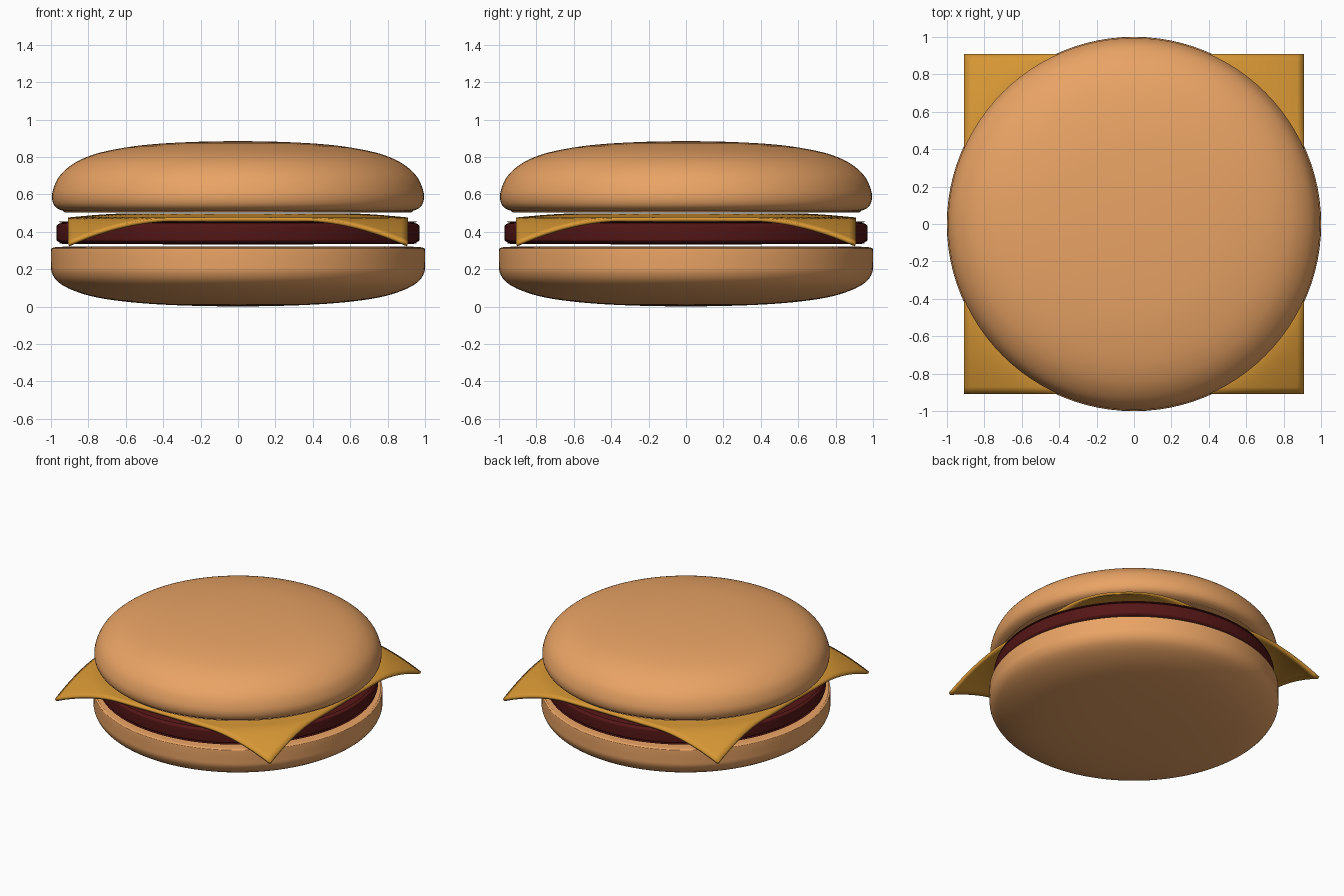
import bpy, bmesh, math
from mathutils import Vector

if "Cube" in bpy.data.objects:
    bpy.data.objects.remove(bpy.data.objects["Cube"])


def material(name, color):
    m = bpy.data.materials.new(name)
    m.diffuse_color = (*color, 1)
    m.use_nodes = True
    m.node_tree.nodes["Principled BSDF"].inputs["Base Color"].default_value = m.diffuse_color
    return m


def finish(name, bm, mat, angle):
    bmesh.ops.recalc_face_normals(bm, faces=bm.faces)
    me = bpy.data.meshes.new(name)
    bm.to_mesh(me)
    bm.free()
    me.materials.append(mat)
    ob = bpy.data.objects.new(name, me)
    bpy.context.collection.objects.link(ob)
    bpy.ops.object.select_all(action='DESELECT')
    bpy.context.view_layer.objects.active = ob
    ob.select_set(True)
    bpy.ops.object.shade_smooth_by_angle(angle=math.radians(angle))
    return ob


def smooth_curve(pts, steps=4):
    """Catmull-Rom curve through the profile points."""
    p = [pts[0]] + pts + [pts[-1]]
    out = []
    for i in range(1, len(p) - 2):
        a, b, c, d = (Vector(q) for q in p[i - 1:i + 3])
        for s in range(steps):
            t = s / steps
            out.append(0.5 * (2 * b + (c - a) * t + (2 * a - 5 * b + 4 * c - d) * t * t
                              + (3 * b - a - 3 * c + d) * t ** 3))
    return out + [Vector(pts[-1])]


def lathe(name, pts, mat, segments=96):
    bm = bmesh.new()
    vs = [bm.verts.new((max(r, 0), 0, z)) for r, z in smooth_curve(pts)]
    edges = [bm.edges.new(e) for e in zip(vs, vs[1:])]
    bmesh.ops.spin(bm, geom=vs + edges, axis=(0, 0, 1), cent=(0, 0, 0),
                   steps=segments, angle=math.tau)
    bmesh.ops.remove_doubles(bm, verts=bm.verts, dist=0.0005)
    return finish(name, bm, mat, 50)


bread = material("bread", (0.82, 0.37, 0.13))
meat = material("meat", (0.09, 0.008, 0.008))
cheddar = material("cheddar", (0.68, 0.31, 0.035))

# Buns and patty, as turned (radius, z) profiles
lathe("bottom_bun", [(0, 0), (0.3, 0.006), (0.55, 0.021), (0.75, 0.048), (0.88, 0.086),
                     (0.96, 0.13), (0.995, 0.18), (1, 0.23), (1, 0.30), (0.995, 0.312),
                     (0.97, 0.318), (0.9, 0.32), (0, 0.32)], bread)
lathe("patty", [(0, 0.333), (0.88, 0.334), (0.94, 0.338), (0.965, 0.35), (0.97, 0.365),
                (0.97, 0.425), (0.965, 0.438), (0.94, 0.448), (0.88, 0.456), (0, 0.458)], meat)
lathe("top_bun", [(0, 0.503), (0.85, 0.503), (0.93, 0.511), (0.975, 0.532), (0.993, 0.57),
                  (0.99, 0.62), (0.96, 0.69), (0.9, 0.75), (0.82, 0.795), (0.7, 0.832),
                  (0.5, 0.864), (0.25, 0.88), (0, 0.885)], bread)

# Cheese slice: square sheet whose corners droop past the patty
bm = bmesh.new()
bmesh.ops.create_grid(bm, x_segments=48, y_segments=48, size=0.91)
for v in bm.verts:
    r = math.hypot(v.co.x, v.co.y)
    rim = min(max((r - 0.6) / 0.31, 0), 1)
    corner = max((r - 0.98) / 0.307, 0)
    v.co.z = 0.498 - 0.022 * rim ** 1.5 - 0.137 * corner ** 1.4
cheese = finish("cheese_slice", bm, cheddar, 50)
mod = cheese.modifiers.new("thickness", 'SOLIDIFY')
mod.thickness = 0.02
mod.offset = -1
